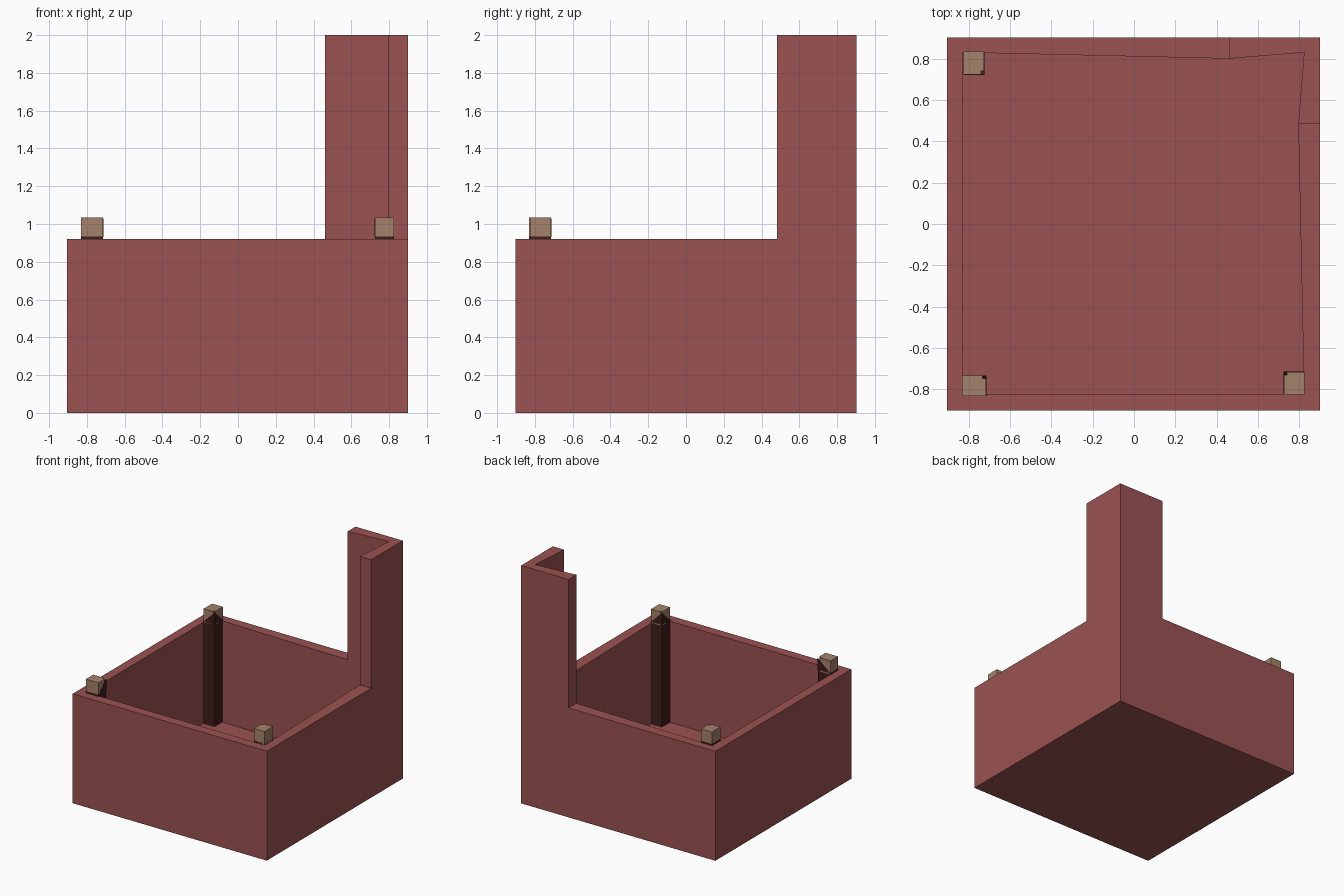
import bpy, bmesh

if "Cube" in bpy.data.objects:
    bpy.data.objects.remove(bpy.data.objects["Cube"])


def material(name, rgb):
    m = bpy.data.materials.new(name)
    m.diffuse_color = (*rgb, 1)
    m.use_nodes = True
    m.node_tree.nodes["Principled BSDF"].inputs["Base Color"].default_value = m.diffuse_color
    return m


RED = material("brick red", (0.33, 0.084, 0.084))
TAN = material("tan wood", (0.376, 0.223, 0.15))
DARK = material("dark maroon", (0.05, 0.012, 0.012))


def make(name, verts, faces, mat, fix=True):
    me = bpy.data.meshes.new(name)
    me.from_pydata(verts, [], faces)
    me.materials.append(mat)
    if fix:
        bm = bmesh.new()
        bm.from_mesh(me)
        bmesh.ops.recalc_face_normals(bm, faces=bm.faces)
        bm.to_mesh(me)
        bm.free()
    ob = bpy.data.objects.new(name, me)
    bpy.context.collection.objects.link(ob)
    return ob


def prism(name, pts, z0, z1, mat):
    n = len(pts)
    verts = [(x, y, z) for z in (z0, z1) for x, y in pts]
    faces = [tuple(range(n)), tuple(range(n, 2 * n))]
    faces += [(i, (i + 1) % n, n + (i + 1) % n, n + i) for i in range(n)]
    return make(name, verts, faces, mat)


# Open box with a tall corner: outer and inner outlines, height per segment
LOW, HIGH, FLOOR = 0.92, 2.0, 0.07
outer = [(-.905, -.903), (.9, -.903), (.9, .483), (.9, .903), (.46, .903), (-.905, .903)]
inner = [(-.828, -.822), (.823, -.822), (.795, .483), (.823, .83), (.46, .80), (-.828, .83)]
heights = [LOW, LOW, HIGH, HIGH, LOW, LOW]
verts, faces = [], []


def face(*pts):
    faces.append(tuple(range(len(verts), len(verts) + len(pts))))
    verts.extend(pts)


for i, h in enumerate(heights):
    j = (i + 1) % 6
    a, b, c, d = outer[i], outer[j], inner[j], inner[i]
    face((*a, 0), (*b, 0), (*b, h), (*a, h))
    face((*c, FLOOR), (*d, FLOOR), (*d, h), (*c, h))
    face((*a, h), (*b, h), (*c, h), (*d, h))
# exposed ends of the tall corner
face((*inner[2], LOW), (*outer[2], LOW), (*outer[2], HIGH), (*inner[2], HIGH))
face((*outer[4], LOW), (*inner[4], LOW), (*inner[4], HIGH), (*outer[4], HIGH))
# underside and floor
face(*[(*p, 0) for p in reversed(outer)])
face(*[(*p, FLOOR) for p in inner])
make("walls_and_floor", verts, faces, RED, fix=False)

# Corner posts: outer corner and size towards the middle of the box
posts = {
    "front_left": (-.832, -.832, .117, .098),
    "front_right": (.825, -.825, -.10, .11),
    "back_left": (-.825, .835, .10, -.112),
}
for name, (ox, oy, sx, sy) in posts.items():
    def at(u, v):
        return (ox + u * sx, oy + v * sy)
    # dark post down to the floor
    prism(name + "_post", [at(0, 0), at(1, 0), at(1, 1), at(0, 1)], 0.06, 0.935, DARK)
    # tan cap with a chipped inner corner
    prism(name + "_cap", [at(0, 0), at(1, 0), at(1, .85), at(.85, .85), at(.85, 1), at(0, 1)],
          0.92, 1.035, TAN)
    # dark pointed tip rising into the chip
    e = 1.02
    make(name + "_tip", [(*at(0, e), .93), (*at(e, e), .93), (*at(e, 0), .93), (*at(e, e), 1.03)],
         [(0, 1, 2), (0, 1, 3), (1, 2, 3), (2, 0, 3)], DARK)
